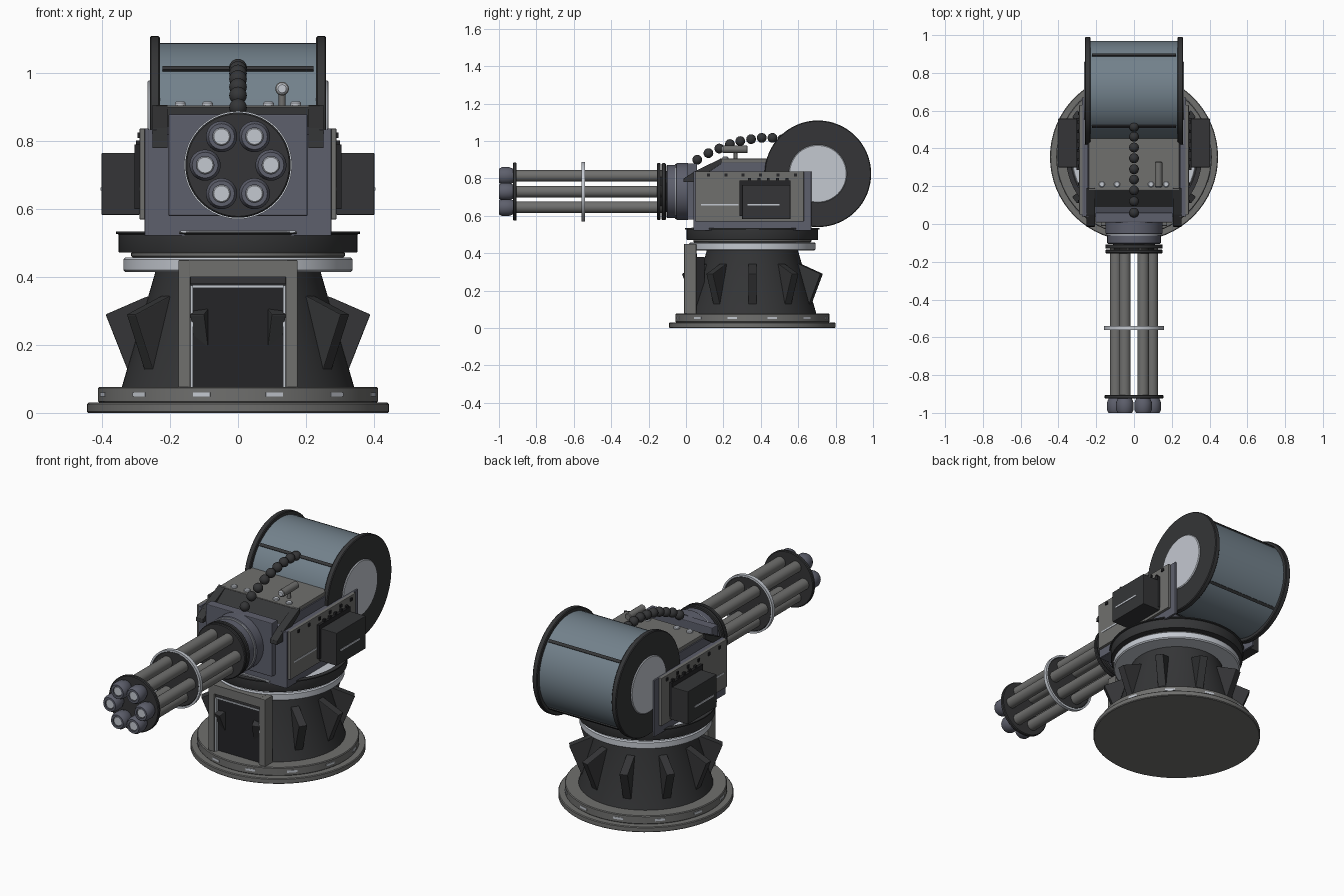
import bpy, bmesh, math
from mathutils import Vector, Matrix

if "Cube" in bpy.data.objects:
    bpy.data.objects.remove(bpy.data.objects["Cube"])

CY, GZ = 0.355, 0.73          # turntable centre (y), gun axis height (z)


def mat(name, c):
    m = bpy.data.materials.new(name)
    m.diffuse_color = (*c, 1)
    m.use_nodes = True
    m.node_tree.nodes["Principled BSDF"].inputs["Base Color"].default_value = m.diffuse_color
    return m


DARK = mat("dark_metal", (0.035, 0.036, 0.038))
BLACK = mat("black_panel", (0.018, 0.018, 0.02))
GREY = mat("grey_metal", (0.16, 0.16, 0.155))
BLUE = mat("blue_grey", (0.11, 0.115, 0.15))
DRUM = mat("drum_blue", (0.17, 0.22, 0.26))
LIGHT = mat("light_metal", (0.55, 0.58, 0.63))


def finish(name, bm, m, bevel=0.0, smooth=False):
    bmesh.ops.recalc_face_normals(bm, faces=bm.faces)
    me = bpy.data.meshes.new(name)
    bm.to_mesh(me)
    bm.free()
    ob = bpy.data.objects.new(name, me)
    bpy.context.collection.objects.link(ob)
    me.materials.append(m)
    if bevel:
        b = ob.modifiers.new("bevel", 'BEVEL')
        b.width, b.segments, b.limit_method = bevel, 2, 'ANGLE'
    if smooth:
        bpy.context.view_layer.objects.active = ob
        ob.select_set(True)
        bpy.ops.object.shade_smooth_by_angle(angle=math.radians(35))
        ob.select_set(False)
    return ob


def box(name, x, y, z, m, bevel=0.0, mirror=False):
    bm = bmesh.new()
    for s in ((1, -1) if mirror else (1,)):
        size = (x[1] - x[0], y[1] - y[0], z[1] - z[0])
        mid = (s * (x[0] + x[1]) / 2, (y[0] + y[1]) / 2, (z[0] + z[1]) / 2)
        bmesh.ops.create_cube(bm, size=1, matrix=Matrix.Translation(mid) @ Matrix.Diagonal((*size, 1)))
    return finish(name, bm, m, bevel)


def lathe(name, profile, m, axis='Z', at=(0, 0, 0), closed=False, n=64):
    """Spin (radius, height) points about an axis through 'at'."""
    bm = bmesh.new()
    vs = [bm.verts.new((r, 0, h)) for r, h in profile]
    es = [bm.edges.new(p) for p in zip(vs, vs[1:])]
    if closed:
        es.append(bm.edges.new((vs[-1], vs[0])))
    bmesh.ops.spin(bm, geom=vs + es, cent=(0, 0, 0), axis=(0, 0, 1), angle=math.tau, steps=n)
    bmesh.ops.remove_doubles(bm, verts=bm.verts, dist=1e-5)
    rot = {'Z': Matrix(), 'Y': Matrix.Rotation(-math.pi / 2, 4, 'X'), 'X': Matrix.Rotation(math.pi / 2, 4, 'Y')}[axis]
    bmesh.ops.transform(bm, matrix=Matrix.Translation(at) @ rot, verts=bm.verts)
    return finish(name, bm, m, smooth=True)


def disc(name, r, h0, h1, m, axis='Z', at=(0, 0, 0), c=0.004, n=64):
    return lathe(name, [(0, h0), (r - c, h0), (r, h0 + c), (r, h1 - c), (r - c, h1), (0, h1)], m, axis, at, n=n)


def extrude_x(name, yz, x0, x1, m, bevel=0.0, mirror=False):
    bm = bmesh.new()
    for s in ((1, -1) if mirror else (1,)):
        f = bm.faces.new([bm.verts.new((s * x0, y, z)) for y, z in yz])
        g = bmesh.ops.extrude_face_region(bm, geom=[f])['geom']
        bmesh.ops.translate(bm, vec=(s * (x1 - x0), 0, 0), verts=[v for v in g if isinstance(v, bmesh.types.BMVert)])
    return finish(name, bm, m, bevel)


C = (0, CY, 0)
# Base discs and pedestal cone
disc("base_plate", 0.445, 0, 0.03, GREY, at=C)
disc("base_step", 0.412, 0.03, 0.077, GREY, at=C)
lathe("pedestal_cone", [(0, 0.07), (0.342, 0.077), (0.245, 0.41), (0.245, 0.43), (0, 0.43)], DARK, at=C)

# Radial fins and base light slots
bm = bmesh.new()
for k in range(10):
    R = Matrix.Translation(C) @ Matrix.Rotation(k * math.tau / 10, 4, 'Z')
    pr = [(0.23, 0.355), (0.275, 0.34), (0.39, 0.29), (0.315, 0.1), (0.27, 0.1)]
    f = bm.faces.new([bm.verts.new(R @ Vector((r, -0.022, z))) for r, z in pr])
    g = bmesh.ops.extrude_face_region(bm, geom=[f])['geom']
    bmesh.ops.translate(bm, vec=R.to_3x3() @ Vector((0, 0.044, 0)),
                        verts=[v for v in g if isinstance(v, bmesh.types.BMVert)])
finish("pedestal_fins", bm, DARK, 0.003)
bm = bmesh.new()
for k in range(12):
    R = Matrix.Rotation(math.radians(15 + 30 * k), 4, 'Z')
    bmesh.ops.create_cube(bm, size=1, matrix=Matrix.Translation(C) @ R @ Matrix.Translation((0.409, 0, 0.054))
                          @ Matrix.Diagonal((0.01, 0.052, 0.012, 1)))
finish("base_slots", bm, LIGHT)

# Front door and its frame
box("door_frame_posts", (0.14, 0.176), (-0.01, 0.055), (0.075, 0.45), GREY, 0.003, True)
box("door_frame_lintel", (-0.142, 0.142), (-0.01, 0.055), (0.4, 0.45), GREY)
box("door_head", (-0.14, 0.14), (0.003, 0.06), (0.38, 0.4), DARK)
box("door_panel", (-0.14, 0.14), (0.013, 0.1), (0.077, 0.38), BLACK)
box("door_side_trim", (0.133, 0.14), (-0.002, 0.02), (0.077, 0.375), LIGHT, 0, True)
box("door_top_trim", (-0.14, 0.14), (0.004, 0.02), (0.368, 0.377), LIGHT)

# Turntable: bearing ring and rotating platform
disc("bearing_ring", 0.338, 0.415, 0.458, LIGHT, at=C, c=0.006)
disc("bearing_neck", 0.315, 0.458, 0.475, GREY, at=C)
lathe("platform", [(0, 0.472), (0.35, 0.472), (0.352, 0.476), (0.352, 0.526), (0.36, 0.528), (0.36, 0.534),
                   (0.335, 0.534), (0.335, 0.522), (0, 0.522)], DARK, at=C)
disc("platform_deck", 0.33, 0.518, 0.526, LIGHT, at=C)

# Turret housing
extrude_x("housing", [(0.04, 0.522), (0.5, 0.522), (0.5, 0.885), (0.19, 0.885), (0.04, 0.82)], -0.245, 0.245, BLUE)
extrude_x("housing_sides", [(0.04, 0.522), (0.67, 0.522), (0.67, 0.838), (0.04, 0.838)], 0.244, 0.275, BLUE, 0.002, True)
for o in [bpy.data.objects["housing_sides"]]:
    for v in o.data.vertices:           # leave room for the drum flanges
        if abs(v.co.x) < 0.25:
            v.co.x = math.copysign(0.2625, v.co.x)
box("housing_cheeks", (0.24, 0.264), (0.04, 0.42), (0.522, 0.835), BLUE, 0, True)
box("front_panel", (-0.205, 0.205), (0.008, 0.06), (0.58, 0.88), BLUE, 0.004)
box("front_sill_trim", (-0.17, 0.17), (0.03, 0.05), (0.532, 0.538), LIGHT)
box("top_plate", (-0.24, 0.24), (0.18, 0.49), (0.885, 0.906), GREY, 0.003)
extrude_x("hood_slope", [(0.05, 0.815), (0.185, 0.905), (0.195, 0.88), (0.07, 0.8)], -0.245, 0.245, DARK)
extrude_x("hood_arms", [(-0.015, 0.78), (-0.012, 0.8), (0.05, 0.84), (0.19, 0.908), (0.19, 0.88), (0.04, 0.78)],
          0.207, 0.252, DARK, 0.002, True)

# Side panels, ammunition boxes and small details
box("side_panels", (0.27, 0.29), (0.05, 0.63), (0.57, 0.838), GREY, 0.003, True)
box("side_box_backs", (0.288, 0.305), (0.285, 0.56), (0.6, 0.79), BLACK, 0, True)
box("side_boxes", (0.29, 0.402), (0.3, 0.558), (0.583, 0.766), DARK, 0.003, True)
box("side_box_slits", (0.4, 0.405), (0.33, 0.5), (0.655, 0.664), LIGHT, 0, True)
box("side_panel_slits", (0.288, 0.292), (0.08, 0.28), (0.655, 0.664), LIGHT, 0, True)
bm = bmesh.new()
for s in (1, -1):
    for k in range(6):
        bmesh.ops.create_cube(bm, size=0.016, matrix=Matrix.Translation((s * 0.288, 0.12 + 0.093 * k, 0.818)))
    for k in range(5):
        bmesh.ops.create_cube(bm, size=1, matrix=Matrix.Translation((s * 0.294, 0.34 + 0.05 * k, 0.785))
                              @ Matrix.Diagonal((0.014, 0.015, 0.036, 1)))
finish("side_bolts", bm, BLACK)
for i, x in enumerate((-0.17, -0.09, 0.09, 0.17)):
    disc(f"top_bolt_{i}", 0.016, 0.9, 0.917, LIGHT, at=(x, 0.21, 0), n=16)

# Cocking handle on the top plate
disc("handle_post", 0.01, 0.9, 0.95, GREY, at=(0.13, 0.265, 0), n=16)
disc("handle_grip", 0.02, 0.195, 0.33, GREY, 'Y', (0.13, 0, 0.955), n=24)
disc("handle_cap", 0.016, 0.19, 0.2, LIGHT, 'Y', (0.13, 0, 0.955), n=24)

# Ammunition drum
D = (0, 0.705, 0.825)
disc("drum_body", 0.265, -0.235, 0.235, DRUM, 'X', D, n=48)
for s, side in ((1, "right"), (-1, "left")):
    disc(f"drum_flange_{side}", 0.285, *sorted((s * 0.23, s * 0.26)), DARK, 'X', D)
    disc(f"drum_cap_{side}", 0.155, *sorted((s * 0.25, s * 0.266)), LIGHT, 'X', D)
bm = bmesh.new()
for k in range(4):
    bmesh.ops.create_cube(bm, size=1, matrix=Matrix.Translation(D) @ Matrix.Rotation(math.radians(45 + 90 * k), 4, 'X')
                          @ Matrix.Translation((0, 0, 0.264)) @ Matrix.Diagonal((0.445, 0.016, 0.014, 1)))
finish("drum_bars", bm, DARK)

# Beaded ammunition feed
bm = bmesh.new()
for y, z in [(0.06, 0.9), (0.12, 0.935), (0.178, 0.96), (0.235, 0.984), (0.29, 1.0), (0.348, 1.01),
             (0.405, 1.017), (0.462, 1.017), (0.515, 1.01)]:
    bmesh.ops.create_uvsphere(bm, u_segments=20, v_segments=12, radius=0.026, matrix=Matrix.Translation((0, y, z)))
finish("ammo_feed", bm, DARK, smooth=True)

# Rotary gun: collar, clamps and barrels
G = (0, 0, GZ)
lathe("gun_collar", [(0, -0.105), (0.138, -0.105), (0.142, -0.1), (0.142, -0.055), (0.152, -0.05),
                     (0.152, 0.01), (0, 0.01)], BLUE, 'Y', G)
lathe("collar_band", [(0.14, -0.06), (0.146, -0.06), (0.146, -0.05), (0.14, -0.05)], LIGHT, 'Y', G, True)
disc("rear_clamp", 0.152, -0.13, -0.108, DARK, 'Y', G)
disc("rear_clamp_front", 0.152, -0.155, -0.136, DARK, 'Y', G)
disc("gun_spindle", 0.11, -0.14, -0.1, DARK, 'Y', G)
disc("middle_clamp", 0.15, -0.556, -0.544, DARK, 'Y', G)
lathe("middle_clamp_rim", [(0.149, -0.56), (0.159, -0.56), (0.159, -0.54), (0.149, -0.54)], LIGHT, 'Y', G, True)
disc("muzzle_clamp", 0.155, -0.925, -0.905, DARK, 'Y', G)
for k in range(6):
    a = k * math.tau / 6
    P = (0.097 * math.cos(a), 0, GZ + 0.097 * math.sin(a))
    disc(f"barrel_{k}", 0.031, -0.93, -0.12, GREY, 'Y', P, n=24)
    lathe(f"muzzle_{k}", [(0.026, -0.985), (0.026, -1.0), (0.038, -1.0), (0.046, -0.985), (0.046, -0.945),
                          (0.038, -0.925), (0, -0.925)], BLUE, 'Y', P, n=24)
    disc(f"muzzle_core_{k}", 0.027, -0.995, -0.93, LIGHT, 'Y', P, n=24)
